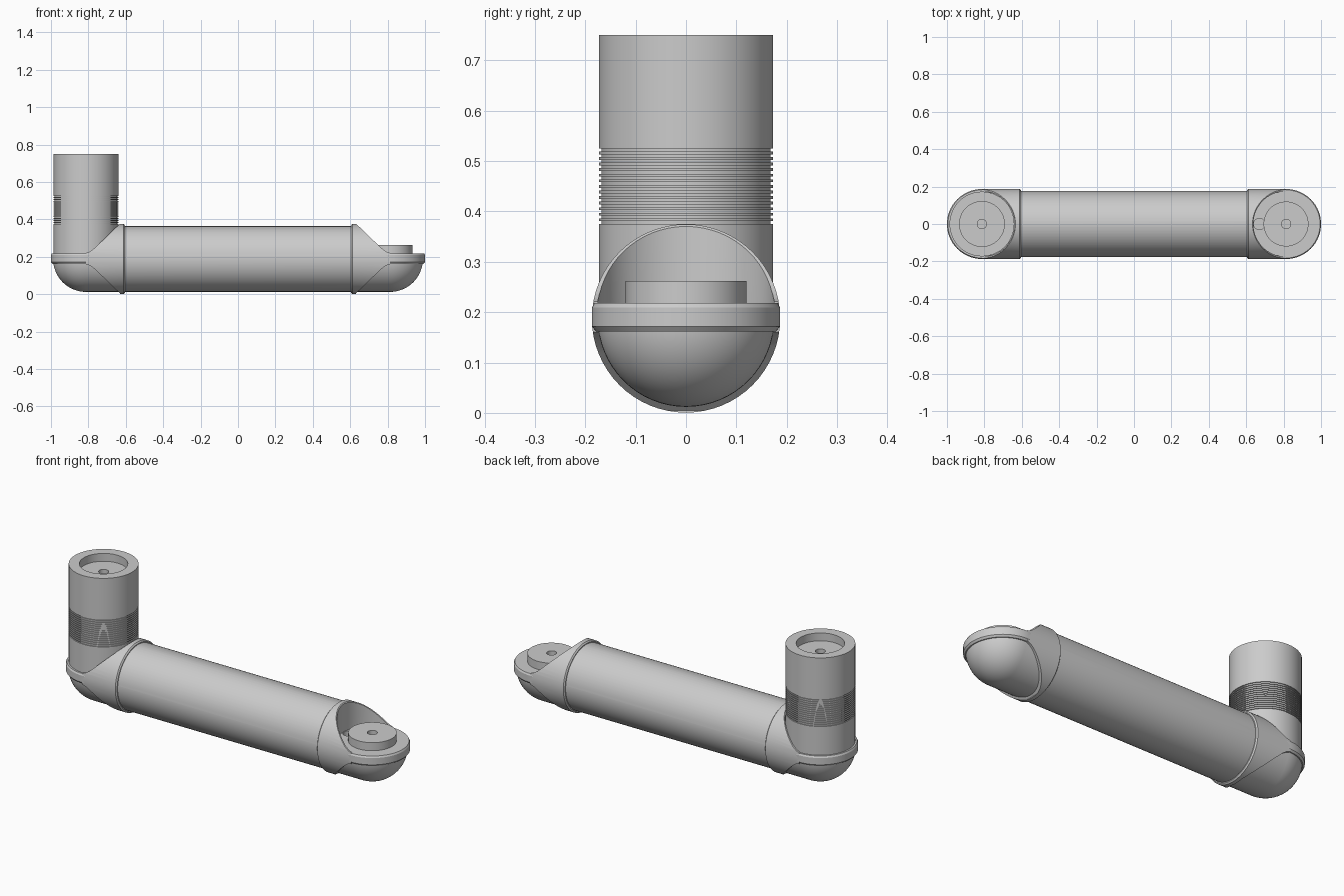
import bpy, bmesh
from math import sin, cos, pi, radians
from mathutils import Matrix

if "Cube" in bpy.data.objects:
    bpy.data.objects.remove(bpy.data.objects["Cube"])

CX, CZ = 0.813, 0.1875      # joint centre offset, tube axis height
SEG = 64


def finish(name, bm):
    bmesh.ops.remove_doubles(bm, verts=bm.verts, dist=1e-5)
    bmesh.ops.recalc_face_normals(bm, faces=bm.faces)
    me = bpy.data.meshes.new(name)
    bm.to_mesh(me)
    bm.free()
    ob = bpy.data.objects.new(name, me)
    bpy.context.collection.objects.link(ob)
    return ob


def lathe(name, profile, x=0, axis='Z'):
    """Revolve (radius, height) points; axis X lies on the tube axis."""
    bm = bmesh.new()
    vs = [bm.verts.new((r, 0, h)) for r, h in profile]
    es = [bm.edges.new(p) for p in zip(vs, vs[1:])]
    bmesh.ops.spin(bm, geom=vs + es, cent=(0, 0, 0), axis=(0, 0, 1),
                   angle=2 * pi, steps=SEG, use_merge=True)
    if axis == 'X':
        mat = Matrix.Translation((0, 0, CZ)) @ Matrix.Rotation(pi / 2, 4, 'Y')
    else:
        mat = Matrix.Translation((x, 0, 0))
    bm.transform(mat)
    return finish(name, bm)


def prism(name, pts):
    """Extrude an x-z outline right through in y."""
    bm = bmesh.new()
    f = bm.faces.new([bm.verts.new((x, -0.3, z)) for x, z in pts])
    ext = bmesh.ops.extrude_face_region(bm, geom=[f])['geom']
    bmesh.ops.translate(bm, vec=(0, 0.6, 0),
                        verts=[v for v in ext if isinstance(v, bmesh.types.BMVert)])
    return finish(name, bm)


def rod(r, z0, z1, x):
    return lathe('cutter', [(0, z0), (r, z0), (r, z1), (0, z1)], x)


def boolean(ob, cutter, op='DIFFERENCE'):
    m = ob.modifiers.new('cut', 'BOOLEAN')
    m.operation, m.object, m.solver = op, cutter, 'EXACT'
    bpy.context.view_layer.objects.active = ob
    bpy.ops.object.modifier_apply(modifier=m.name)
    bpy.data.objects.remove(cutter)


parts = []

# Main tube with domed ends, scooped out above each joint
R = 0.1755
arc = [(R * cos(i * pi / 32), CX + R * sin(i * pi / 32)) for i in range(17)]
arc[-1] = (0, CX + R)
tube = lathe('main_tube', [(r, -h) for r, h in reversed(arc)] + arc, axis='X')
for s in (-1, 1):
    boolean(tube, rod(0.1765, 0.205, 0.6, s * CX))
boolean(tube, rod(0.03, 0.14, 0.5, 0.67))
parts.append(tube)

# Upper outline of the swept sleeve; the lower one mirrors it
slope = [(0.632, 0.376), (0.75, 0.262), (0.772, 0.242), (0.794, 0.227),
         (0.815, 0.22), (0.835, 0.2175)]
outline = [(0.59, 0.4), (0.632, 0.4)] + slope
outline += [(x, 0.381 - z) for x, z in reversed(outline)]

for s, side in ((-1, 'left'), (1, 'right')):
    # Sleeve: chamfered collar trimmed to the swept outline
    collar = [(0, 0.605), (0.180, 0.605), (0.187, 0.611), (0.187, CX), (0, CX)]
    sleeve = lathe(side + '_sleeve', [(r, s * h) for r, h in collar], axis='X')
    boolean(sleeve, prism('cutter', [(s * x, z) for x, z in outline]), 'INTERSECT')
    boolean(sleeve, rod(0.175, 0.2165, 0.6, s * CX))
    # Joint rim
    rim = lathe(side + '_joint_rim', [(0, 0.162), (0.179, 0.162), (0.187, 0.172),
                (0.187, 0.209), (0.182, 0.218), (0, 0.218)], s * CX)
    if s > 0:   # cable slot beside the boss
        boolean(sleeve, rod(0.03, 0.14, 0.5, 0.67))
        boolean(rim, rod(0.03, 0.14, 0.5, 0.67))
    parts += [sleeve, rim]

# Mating boss with pin hole
parts.append(lathe('joint_boss', [(0, 0.21), (0.12, 0.21), (0.12, 0.262),
             (0.025, 0.262), (0.025, 0.225), (0, 0.225)], CX))

# Upright post with grip grooves and a socket on top
RP, n, z0, z1 = 0.173, 14, 0.375, 0.53
post = [(0, 0.21), (RP, 0.21)]
p = (z1 - z0) / n
for i in range(n):
    z = z0 + i * p
    post += [(RP, z), (RP - 0.005, z), (RP - 0.005, z + p / 2), (RP, z + p / 2)]
post += [(RP, 0.75), (0.12, 0.75), (0.12, 0.707), (0.025, 0.707),
         (0.025, 0.67), (0, 0.67)]
parts.append(lathe('upright_post', post, -CX))

# Smooth shading with sharp edges kept
bpy.ops.object.select_all(action='DESELECT')
for ob in parts:
    ob.select_set(True)
bpy.context.view_layer.objects.active = parts[0]
bpy.ops.object.shade_smooth_by_angle(angle=radians(25))
